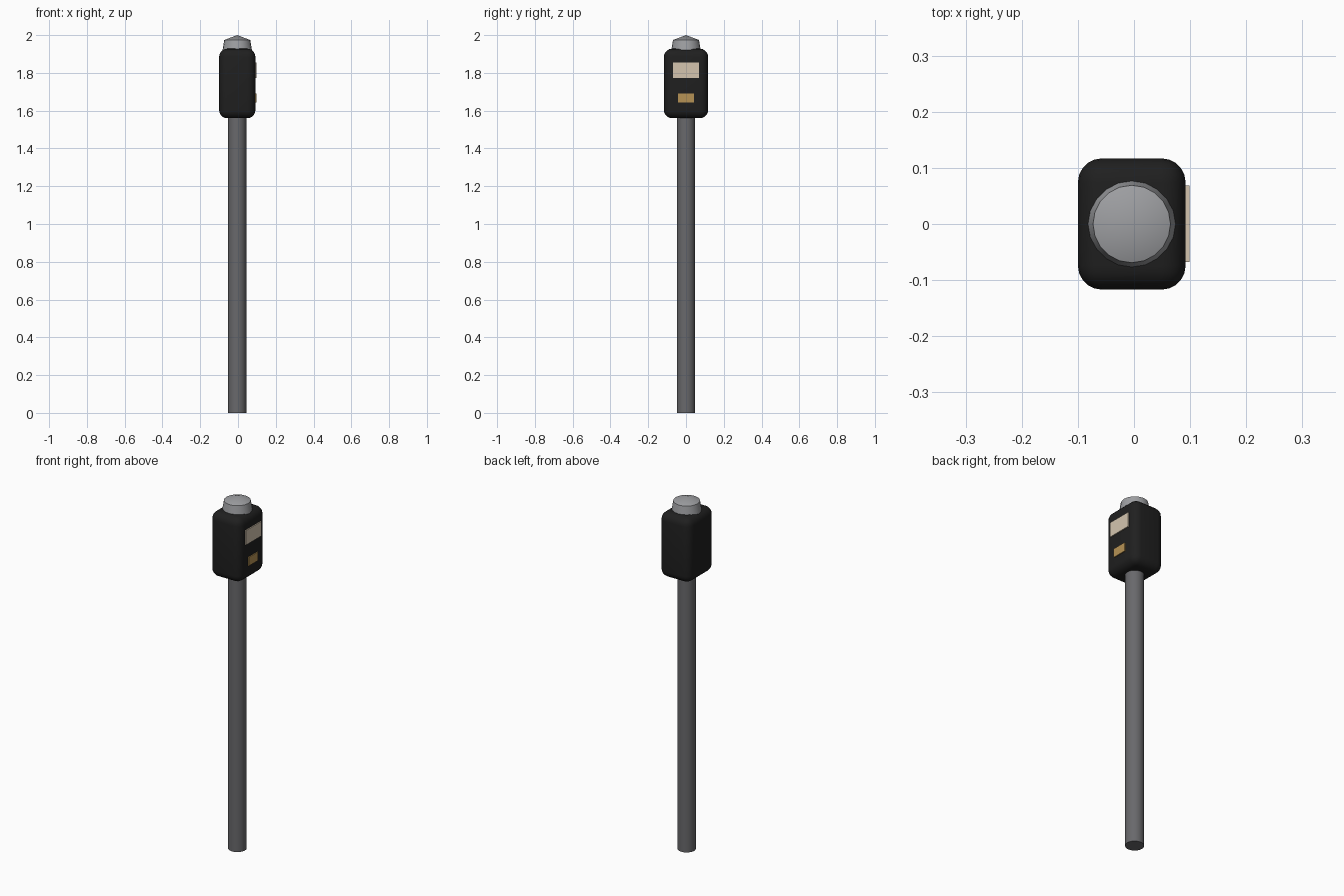
import bpy
import math

cube = bpy.data.objects.get("Cube")
if cube:
    bpy.data.objects.remove(cube, do_unlink=True)

AXIS_X = -0.004  # pole and housing centre line


def material(name, color):
    mat = bpy.data.materials.new(name)
    mat.use_nodes = True
    rgba = (*color, 1)
    mat.diffuse_color = rgba
    bsdf = next(n for n in mat.node_tree.nodes if n.type == "BSDF_PRINCIPLED")
    bsdf.inputs["Base Color"].default_value = rgba
    bsdf.inputs["Roughness"].default_value = 0.6
    return mat


def finish(name, mat, angle=30):
    obj = bpy.context.object
    obj.name = name
    obj.data.materials.append(mat)
    bpy.ops.object.shade_smooth_by_angle(angle=math.radians(angle))
    return obj


def tapered(name, mat, r1, r2, z1, z2, sides, angle=30):
    bpy.ops.mesh.primitive_cone_add(
        vertices=sides, radius1=r1, radius2=r2, depth=z2 - z1,
        location=(AXIS_X, 0, (z1 + z2) / 2))
    return finish(name, mat, angle)


def box(name, mat, low, high, bevel=0, segments=1):
    bpy.ops.mesh.primitive_cube_add(
        size=1, location=[(a + b) / 2 for a, b in zip(low, high)])
    bpy.context.object.scale = [b - a for a, b in zip(low, high)]
    bpy.ops.object.transform_apply(location=False, rotation=False, scale=True)
    if bevel:
        mod = bpy.context.object.modifiers.new("Rounded edges", "BEVEL")
        mod.width = bevel
        mod.segments = segments
        bpy.ops.object.modifier_apply(modifier=mod.name)
    return finish(name, mat, 40)


pole_grey = material("pole grey", (0.14, 0.14, 0.148))
cap_grey = material("cap grey", (0.34, 0.345, 0.36))
black = material("housing black", (0.014, 0.014, 0.014))
cream = material("screen cream", (0.66, 0.56, 0.43))
amber = material("label amber", (0.47, 0.29, 0.09))

# Pole
tapered("pole", pole_grey, 0.048, 0.048, 0, 1.6, 24)

# Rounded housing
box("housing", black, (-0.1, -0.117, 1.56), (0.092, 0.117, 1.928), 0.043, 5)

# Cap: tapered collar with a shallow pointed top
tapered("cap_collar", cap_grey, 0.083, 0.069, 1.89, 1.974, 20)
tapered("cap_top", cap_grey, 0.069, 0, 1.974, 2.0, 20, 10)

# Screen and label plates on the +x face
box("screen", cream, (0.09, -0.068, 1.772), (0.0985, 0.069, 1.854))
box("label", amber, (0.09, -0.042, 1.643), (0.0975, 0.042, 1.692))
